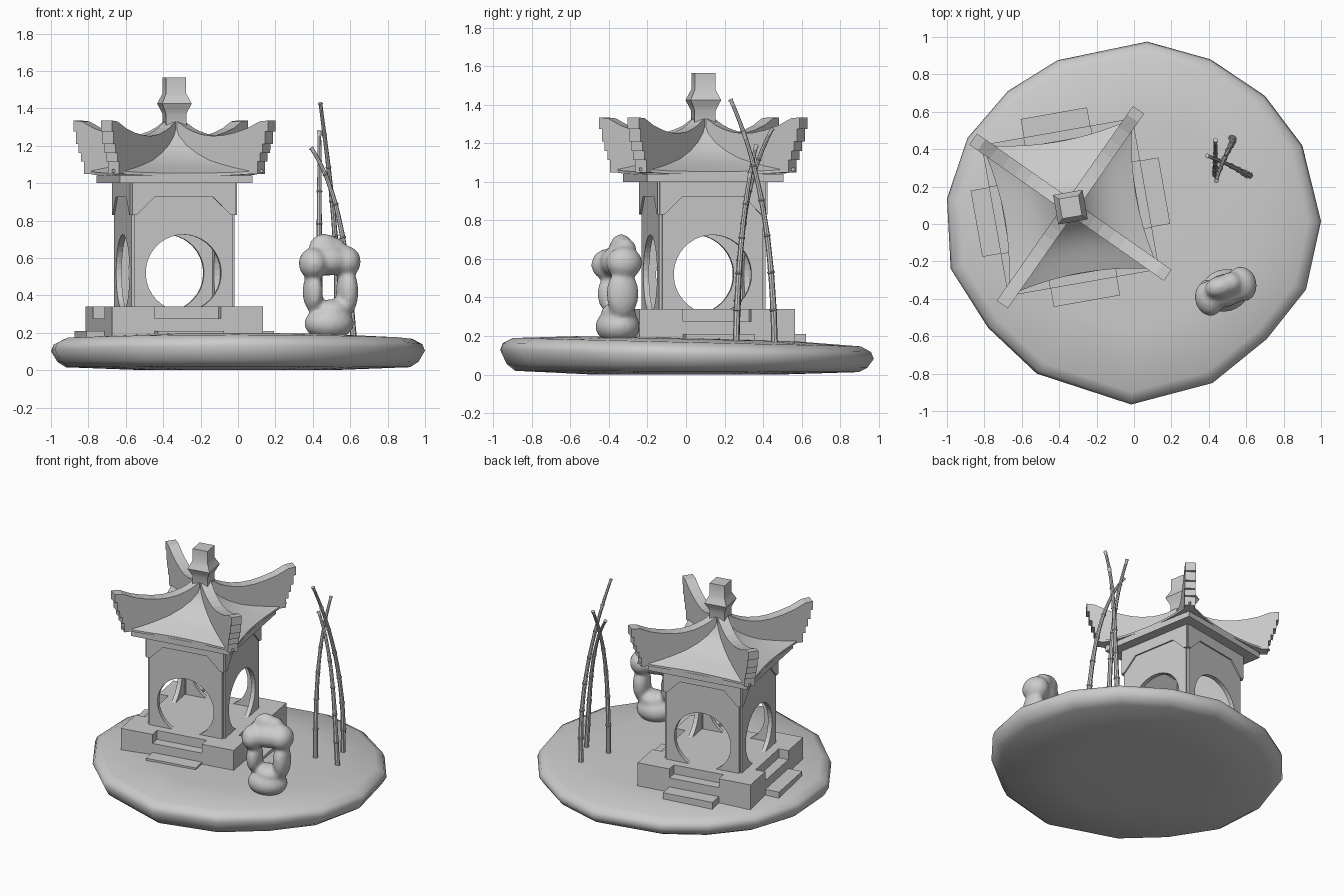
import bpy, bmesh, math
from math import radians, sin, cos, pi
from mathutils import Matrix, Vector

cube = bpy.data.objects.get("Cube")
if cube:
    bpy.data.objects.remove(cube, do_unlink=True)

PAVILION = Matrix.Translation((-0.34, 0.09, 0)) @ Matrix.Rotation(radians(10), 4, 'Z')
UPRIGHT = Matrix.Rotation(radians(90), 4, 'X')
SIDES = ("front", "left", "back", "right")


def turn(degrees):
    return Matrix.Rotation(radians(degrees), 4, 'Z')


def finish(name, bm, matrix=Matrix(), smooth=None):
    bmesh.ops.transform(bm, matrix=matrix, verts=bm.verts)
    bmesh.ops.recalc_face_normals(bm, faces=bm.faces)
    mesh = bpy.data.meshes.new(name)
    bm.to_mesh(mesh)
    bm.free()
    obj = bpy.data.objects.new(name, mesh)
    bpy.context.collection.objects.link(obj)
    if smooth:
        bpy.ops.object.select_all(action='DESELECT')
        obj.select_set(True)
        bpy.context.view_layer.objects.active = obj
        bpy.ops.object.shade_smooth_by_angle(angle=radians(smooth))
    return obj


def prism(name, outline, depth, matrix):
    """Extrude a flat outline along its own z axis."""
    bm = bmesh.new()
    face = bm.faces.new([bm.verts.new((x, y, 0)) for x, y in outline])
    out = bmesh.ops.extrude_face_region(bm, geom=[face])["geom"]
    bmesh.ops.translate(bm, vec=(0, 0, depth),
                        verts=[v for v in out if isinstance(v, bmesh.types.BMVert)])
    return finish(name, bm, matrix)


def box(name, x0, x1, y0, y1, z0, z1, matrix):
    return prism(name, [(x0, y0), (x1, y0), (x1, y1), (x0, y1)], z1 - z0,
                 matrix @ Matrix.Translation((0, 0, z0)))


def loft(name, rings, matrix=Matrix(), smooth=None):
    """Skin closed rings of points and cap both ends."""
    bm = bmesh.new()
    rows = [[bm.verts.new(p) for p in ring] for ring in rings]
    for low, high in zip(rows, rows[1:]):
        for i in range(len(low)):
            j = (i + 1) % len(low)
            bm.faces.new((low[i], low[j], high[j], high[i]))
    bm.faces.new(rows[0][::-1])
    bm.faces.new(rows[-1])
    return finish(name, bm, matrix, smooth)


# Island: irregular rounded disc, slightly sloping to the back
shore = [(.07, .975), (.41, .88), (.70, .685), (.90, .42), (1, .015), (.92, -.35),
         (.71, -.615), (.42, -.85), (-.015, -.965), (-.52, -.80), (-.78, -.555),
         (-.98, -.24), (-1, .135), (-.89, .46), (-.675, .71), (-.41, .875)]
section = [(.5, .0), (.92, .016), (.965, .045), (1, .105), (.985, .14),
           (.93, .168), (.6, .185), (.25, .19)]
loft("island", [[(x * f, y * f, z - .024 * y * f * min(1, z / .1)) for x, y in shore]
                for f, z in section], smooth=60)

# Platform with a stair recess in each side
plan = []
for k in range(4):
    for x, y in ((-.41, -.41), (-.18, -.41), (-.18, -.34), (.18, -.34), (.18, -.41)):
        plan.append((turn(90 * k) @ Vector((x, y, 0))).xy)
prism("platform", plan, .26, PAVILION @ Matrix.Translation((0, 0, .08)))

# Four sides: steps, wall with round opening, frieze
R, CZ, FLOOR = .205, .52, .34
start = math.asin((FLOOR - CZ) / R)
arc = [start + (pi - 2 * start) * i / 32 for i in range(33)]
wall = [(-.265, FLOOR), (-.265, 1), (.265, 1), (.265, FLOOR)]
wall += [(R * cos(a), CZ + R * sin(a)) for a in arc]
frieze = [(-.28, 1), (-.28, .83), (-.255, .83), (-.16, .925),
          (.16, .925), (.255, .83), (.28, .83), (.28, 1)]
for k, side in enumerate(SIDES):
    m = PAVILION @ turn(90 * k)
    box(f"{side}_upper_step", -.18, .18, -.41, -.34, .08, .275, m)
    box(f"{side}_lower_step", -.18, .18, -.51, -.41, .08, .21, m)
    prism(f"{side}_wall", wall, .03, m @ Matrix.Translation((0, -.25, 0)) @ UPRIGHT)
    prism(f"{side}_frieze", frieze, .03, m @ Matrix.Translation((0, -.26, 0)) @ UPRIGHT)
    # corner post set back between the wall panels
    box(f"{side}_corner_post", -.268, -.245, -.268, -.245, FLOOR, 1, m)

# Eave plate
box("eave_plate", -.36, .36, -.36, .36, 1.0, 1.04, PAVILION)

# Roof skin: concave slopes with drawn-in eaves
slope = [(.41, 1.04), (.41, 1.055), (.34, 1.075), (.27, 1.098), (.21, 1.122),
         (.15, 1.16), (.10, 1.205), (.065, 1.255), (.045, 1.32)]
rings = []
for half, z in slope:
    ring = []
    for k in range(4):
        for i in range(10):
            s = i / 5 - 1
            inset = 1 - .13 * (1 - s * s) * half / .41
            lift = .018 * s ** 4 * (half / .41) ** 2
            ring.append(turn(90 * k) @ Vector((s * half, -half * inset, z + lift)))
    rings.append(ring)
loft("roof", rings, PAVILION, smooth=35)

# Hip ridges: curved top, stepped upswept end
ridge = [(.03, 1.05), (.03, 1.335), (.06, 1.32), (.10, 1.295), (.14, 1.278), (.20, 1.26),
         (.27, 1.252), (.34, 1.255), (.42, 1.27), (.50, 1.293), (.58, 1.33), (.635, 1.335)]
for r, z in ((.635, 1.275), (.618, 1.21), (.60, 1.16), (.583, 1.115)):
    ridge += [(r, z), (r - .017, z)]
ridge.append((.566, 1.05))
for k, corner in enumerate(("back_left", "back_right", "front_right", "front_left")):
    prism(f"{corner}_ridge", ridge, .072,
          PAVILION @ turn(45 + 90 * k) @ Matrix.Translation((0, .036, 0)) @ UPRIGHT)

# Finial: square, with a waisted bulge
knob = [(.055, 1.28), (.055, 1.37), (.066, 1.395), (.08, 1.425),
        (.066, 1.455), (.054, 1.48), (.054, 1.565)]
loft("finial", [[(-w, -w, z), (w, -w, z), (w, w, z), (-w, w, z)] for w, z in knob],
     PAVILION, smooth=30)


# Bamboo: tapering bent stalks with swollen nodes
def stalk(name, points, joints):
    a, b, c, d = map(Vector, points)
    p = (-5 * a + 18 * b - 9 * c + 2 * d) / 6
    q = (2 * a - 9 * b + 18 * c - 5 * d) / 6

    def at(t):
        u = 1 - t
        return u ** 3 * a + 3 * u * u * t * p + 3 * u * t * t * q + t ** 3 * d

    rings = []
    for n in range(joints):
        for f, swell in ((0, 1), (.3, .95), (.7, .95), (.94, 1), (.96, 1.28), (.99, 1.28)):
            t = (n + f) / joints
            r = (.018 - .008 * t) * swell
            axis = (at(min(t + .02, 1)) - at(max(t - .02, 0))).normalized()
            u = axis.cross(Vector((0, 1, 0))).normalized()
            v = axis.cross(u)
            rings.append([at(t) + r * (u * cos(g * pi / 4) + v * sin(g * pi / 4))
                          for g in range(8)])
    loft(name, rings, smooth=40)


stalk("tall_bamboo", [(.52, .46, .14), (.525, .435, .6), (.49, .365, 1.03), (.44, .23, 1.43)], 7)
stalk("middle_bamboo", [(.44, .26, .15), (.435, .28, .6), (.435, .33, .96), (.435, .45, 1.28)], 6)
stalk("short_bamboo", [(.62, .26, .15), (.585, .275, .53), (.52, .31, .89), (.39, .365, 1.19)], 6)

# Garden rock: fused lumps around a hole
lumps = [((0, 0, .25), (.135, .115, .09)), ((.02, 0, .32), (.10, .09, .06)),
         ((-.09, 0, .42), (.052, .085, .11)), ((.10, 0, .42), (.058, .085, .13)),
         ((-.095, -.02, .57), (.075, .095, .085)), ((.095, .01, .58), (.08, .095, .085)),
         ((0, 0, .585), (.12, .09, .08)), ((-.02, .025, .655), (.085, .06, .075)),
         ((.04, .03, .645), (.06, .06, .065))]
bm = bmesh.new()
for centre, size in lumps:
    bmesh.ops.create_icosphere(bm, subdivisions=3, radius=1,
                               matrix=Matrix.Translation(centre) @ Matrix.Diagonal((*size, 1)))
rock = finish("garden_rock", bm, Matrix.Translation((.487, -.355, 0)) @ turn(15), smooth=180)
remesh = rock.modifiers.new("fuse", 'REMESH')
remesh.mode, remesh.voxel_size, remesh.use_smooth_shade = 'VOXEL', .014, True
soften = rock.modifiers.new("soften", 'SMOOTH')
soften.factor, soften.iterations = .5, 6
